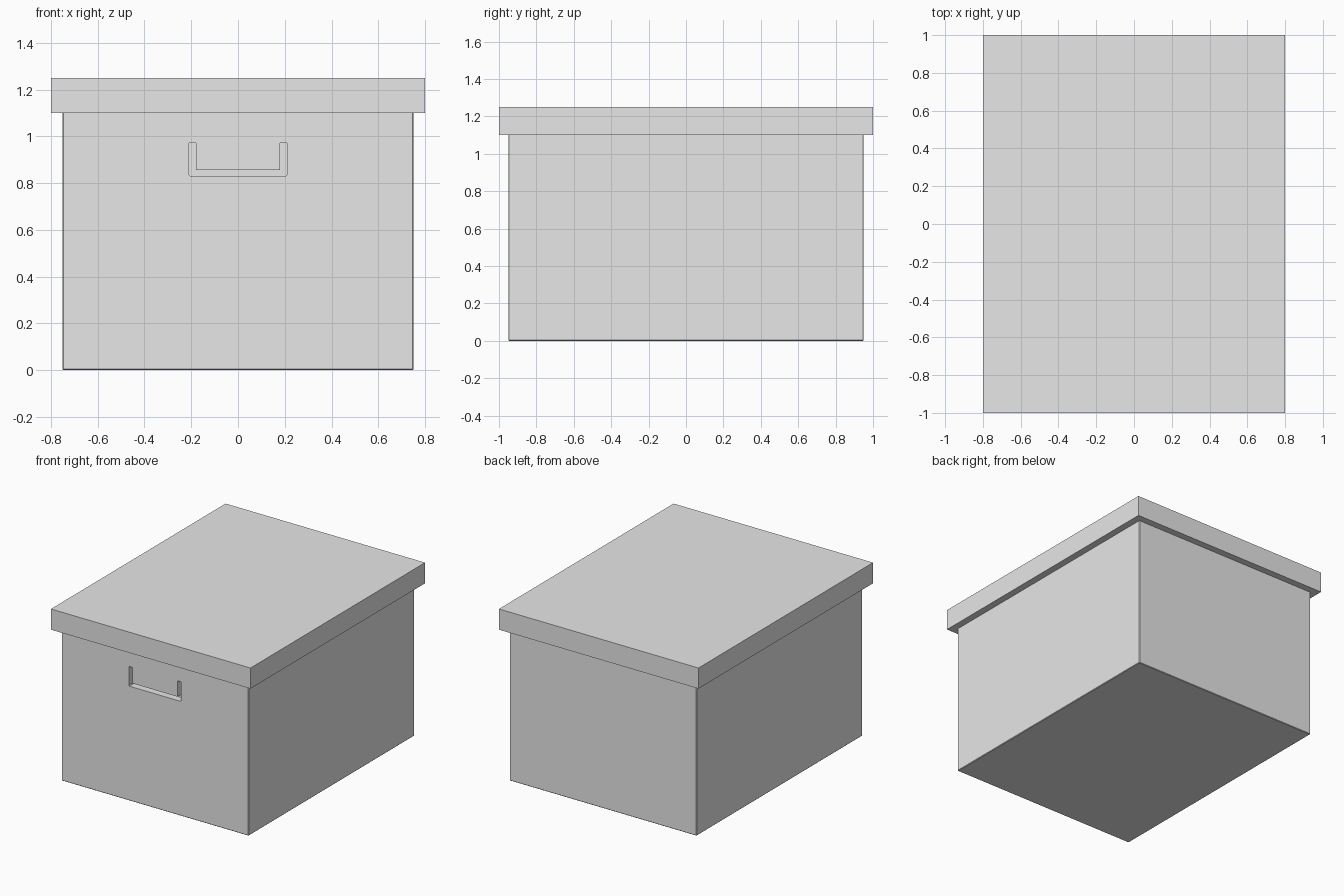
import bpy, bmesh

if "Cube" in bpy.data.objects:
    bpy.data.objects.remove(bpy.data.objects["Cube"])

card = bpy.data.materials.new("light_grey")
card.diffuse_color = (0.8, 0.8, 0.8, 1)
card.use_nodes = True
card.node_tree.nodes["Principled BSDF"].inputs["Base Color"].default_value = card.diffuse_color


def add_object(name, bm):
    bmesh.ops.recalc_face_normals(bm, faces=bm.faces)
    mesh = bpy.data.meshes.new(name)
    bm.to_mesh(mesh)
    bm.free()
    mesh.materials.append(card)
    obj = bpy.data.objects.new(name, mesh)
    bpy.context.collection.objects.link(obj)
    return obj


def box(name, sx, sy, z0, z1, bevel=0.0):
    bm = bmesh.new()
    bmesh.ops.create_cube(bm, size=1)
    for v in bm.verts:
        v.co = (v.co.x * sx, v.co.y * sy, z0 + (v.co.z + 0.5) * (z1 - z0))
    if bevel:
        bmesh.ops.bevel(bm, geom=bm.edges[:], offset=bevel, segments=1,
                        affect='EDGES')
    return add_object(name, bm)


# Storage box body with very slightly softened edges
body = box("box_body", 1.5, 1.9, 0.0, 1.15, bevel=0.004)

# Overhanging flat lid
box("lid", 1.6, 2.0, 1.10, 1.25)

# U-shaped hand-hold slot cut into the front wall
half = [(0.21, 0.835), (0.21, 0.972), (0.18, 0.972), (0.18, 0.857)]
outline = [(0.205, 0.83)] + half
outline += [(-x, z) for x, z in reversed(outline)]
bm = bmesh.new()
face = bm.faces.new([bm.verts.new((x, -1.0, z)) for x, z in outline])
moved = bmesh.ops.extrude_face_region(bm, geom=[face])["geom"]
bmesh.ops.translate(bm, vec=(0, 0.10, 0),
                    verts=[g for g in moved if isinstance(g, bmesh.types.BMVert)])
cutter = add_object("handle_slot_cutter", bm)
cutter.hide_render = True
cutter.display_type = 'WIRE'

# Apply the cut and drop the helper
cut = body.modifiers.new("handle_slot", 'BOOLEAN')
cut.operation = 'DIFFERENCE'
cut.solver = 'EXACT'
cut.object = cutter
bpy.context.view_layer.objects.active = body
bpy.ops.object.modifier_apply(modifier=cut.name)
bpy.data.objects.remove(cutter)
